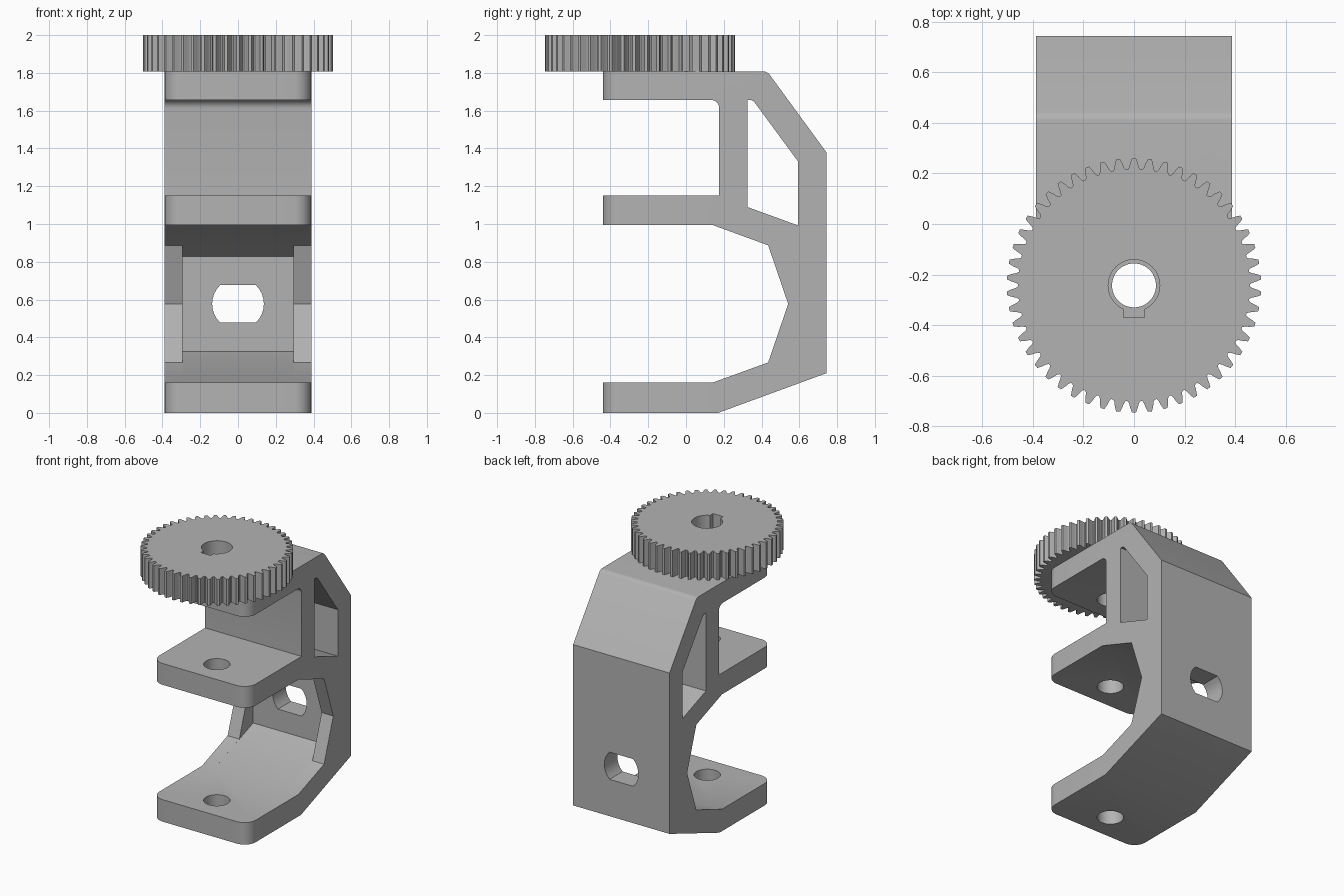
import bpy, bmesh, math

if "Cube" in bpy.data.objects:
    bpy.data.objects.remove(bpy.data.objects["Cube"])

grey = bpy.data.materials.new("plain grey")
grey.diffuse_color = (0.45, 0.45, 0.45, 1)
grey.use_nodes = True
grey.node_tree.nodes["Principled BSDF"].inputs["Base Color"].default_value = grey.diffuse_color
AXIS_Y = -0.243      # y of the shared vertical shaft axis
HALF_W = 0.388       # half width of the bracket


def prism(name, points, lo, hi, axis):
    """Extrude a closed 2D outline from lo to hi along axis."""
    place = {'X': lambda a, b, c: (c, a, b),
             'Y': lambda a, b, c: (a, c, b),
             'Z': lambda a, b, c: (a, b, c)}[axis]
    bm = bmesh.new()
    face = bm.faces.new([bm.verts.new(place(a, b, lo)) for a, b in points])
    ext = bmesh.ops.extrude_face_region(bm, geom=[face])
    move = [v for v in ext['geom'] if isinstance(v, bmesh.types.BMVert)]
    bmesh.ops.translate(bm, verts=move, vec=place(0, 0, hi - lo))
    bmesh.ops.recalc_face_normals(bm, faces=bm.faces)
    mesh = bpy.data.meshes.new(name)
    bm.to_mesh(mesh)
    bm.free()
    mesh.materials.append(grey)
    obj = bpy.data.objects.new(name, mesh)
    bpy.context.collection.objects.link(obj)
    return obj


def circle(r, cx, cy, n=48):
    return [(cx + r * math.cos(2 * math.pi * i / n),
             cy + r * math.sin(2 * math.pi * i / n)) for i in range(n)]


def cut(obj, cutter):
    mod = obj.modifiers.new("cut", 'BOOLEAN')
    mod.operation = 'DIFFERENCE'
    mod.solver = 'EXACT'
    mod.object = cutter
    bpy.context.view_layer.objects.active = obj
    bpy.ops.object.modifier_apply(modifier=mod.name)
    bpy.data.objects.remove(cutter)


def bevel_edges(obj, radius, segments, test):
    """Round the edges whose two end points pass the test."""
    bm = bmesh.new()
    bm.from_mesh(obj.data)
    edges = [e for e in bm.edges if test(e.verts[0].co, e.verts[1].co)]
    bmesh.ops.bevel(bm, geom=edges, offset=radius, segments=segments,
                    profile=0.5, affect='EDGES')
    bm.to_mesh(obj.data)
    bm.free()


def along_x_at(y, z):
    return lambda a, b: all(abs(v.y - y) < 1e-3 and abs(v.z - z) < 1e-3 for v in (a, b))


def smooth(obj):
    bpy.ops.object.select_all(action='DESELECT')
    obj.select_set(True)
    bpy.context.view_layer.objects.active = obj
    bpy.ops.object.shade_smooth_by_angle(angle=math.radians(25))


# Bracket: side outline with three arms
bracket = prism("bracket", [
    (-0.44, 0), (0.17, 0), (0.743, 0.21), (0.743, 1.38), (0.43, 1.808),
    (-0.44, 1.808), (-0.44, 1.657), (0.176, 1.657), (0.176, 1.15),
    (-0.44, 1.15), (-0.44, 0.995), (0.14, 0.995), (0.435, 0.887),
    (0.541, 0.577), (0.435, 0.267), (0.14, 0.16), (-0.44, 0.16)],
    -HALF_W, HALF_W, 'X')
bevel_edges(bracket, 0.045, 6, along_x_at(0.176, 1.657))
bevel_edges(bracket, 0.02, 4, along_x_at(0.43, 1.808))
# Rounded front corners of the arms
bevel_edges(bracket, 0.09, 8, lambda a, b: abs(a.z - b.z) > 0.1 and
            max(a.y, b.y) < -0.43 and a.x * b.x > 0)

# Side window through the upper back
window = prism("window_cutter", [
    (0.325, 1.09), (0.594, 0.992), (0.594, 1.33), (0.355, 1.655), (0.325, 1.657)],
    -0.6, 0.6, 'X')
bevel_edges(window, 0.012, 3, along_x_at(0.355, 1.655))
cut(bracket, window)

# Recess between the two inner side ribs
cut(bracket, prism("recess_cutter", [
    (0.14, 0.995), (0.594, 0.828), (0.594, 0.324), (0.14, 0.16)],
    -0.294, 0.294, 'X'))

# Flat-sided slot through the back wall
slot = []
for start in (-1, 1):
    for i in range(9):
        a = math.asin(0.099 / 0.137) * (i / 4 - 1) + (0 if start > 0 else math.pi)
        slot.append((0.137 * math.cos(a), 0.577 + 0.137 * math.sin(a)))
cut(bracket, prism("slot_cutter", slot, 0.3, 1.0, 'Y'))

# Shaft holes in the arms
cut(bracket, prism("shaft_cutter", circle(0.087, 0, AXIS_Y), -0.2, 1.9, 'Z'))
smooth(bracket)

# Gear wheel with fifty teeth
TEETH, ROOT, PITCH, TIP = 50, 0.459, 0.483, 0.503
tooth = [(ROOT, -0.025), (ROOT + 0.008, -0.0195), (PITCH, -0.0155), (TIP, -0.008),
         (TIP, 0.008), (PITCH, 0.0155), (ROOT + 0.008, 0.0195), (ROOT, 0.025)]
outline = []
for i in range(TEETH):
    for r, half in tooth:
        a = math.pi / 2 + 2 * math.pi * i / TEETH + half / r
        outline.append((r * math.cos(a), AXIS_Y + r * math.sin(a)))
gear = prism("gear", outline, 1.808, 2.0, 'Z')

# Bore and keyway
cut(gear, prism("bore_cutter", circle(0.102, 0, AXIS_Y), 1.7, 2.1, 'Z'))
cut(gear, prism("keyway_cutter", [
    (-0.041, -0.37), (0.041, -0.37), (0.041, AXIS_Y), (-0.041, AXIS_Y)], 1.7, 2.1, 'Z'))
smooth(gear)
